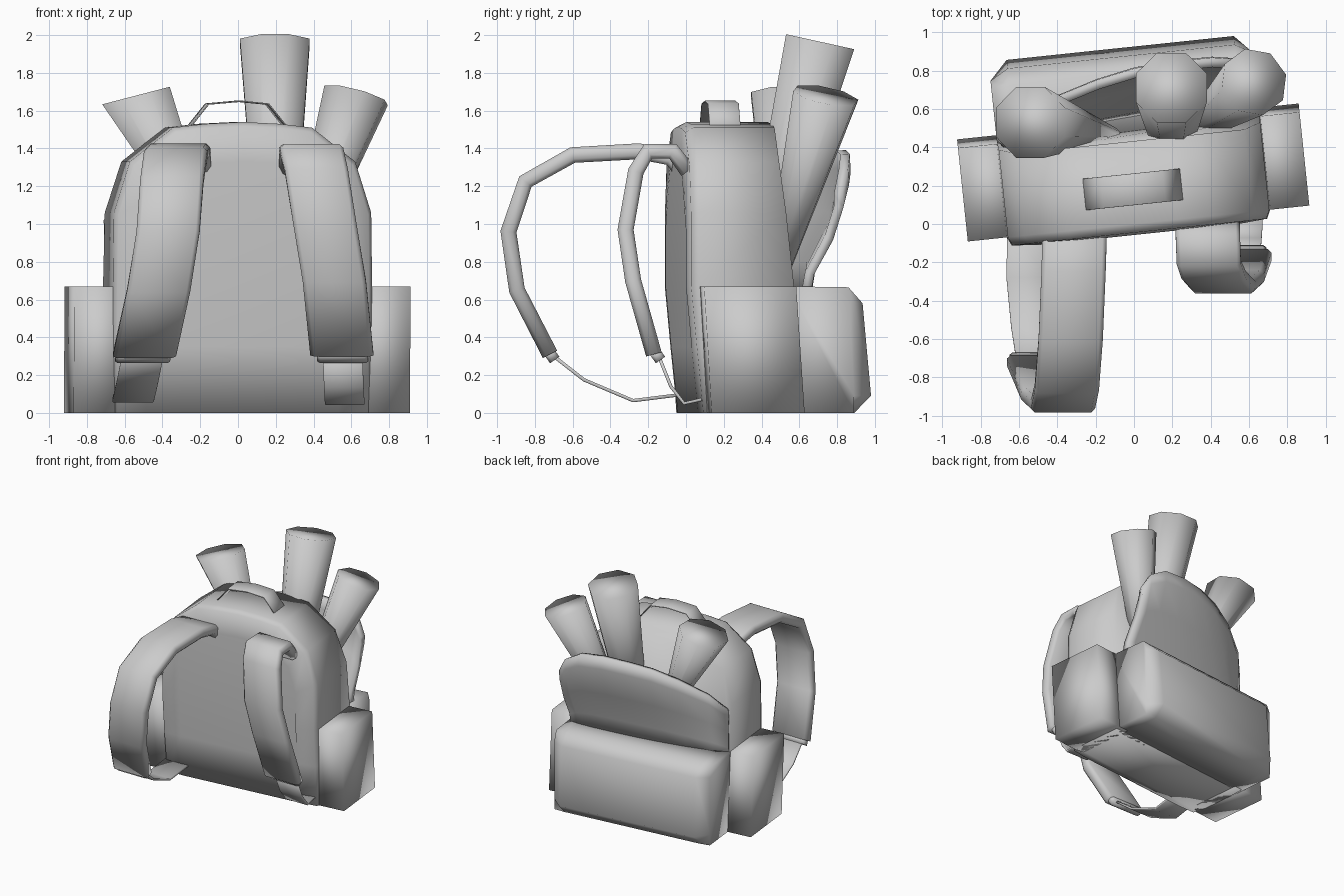
import bpy, bmesh, math
from mathutils import Matrix, Vector

cube = bpy.data.objects.get("Cube")
if cube:
    bpy.data.objects.remove(cube)

# One plain colour
grey = bpy.data.materials.new("light_grey")
grey.use_nodes = True
colour = (0.6, 0.6, 0.6, 1)
grey.diffuse_color = colour
for n in grey.node_tree.nodes:
    if n.type == 'BSDF_PRINCIPLED':
        n.inputs["Base Color"].default_value = colour

# The pack is turned slightly about the vertical
TURN = Matrix.Rotation(math.radians(6), 4, 'Z') @ Matrix.Translation((0.024, 0, 0))


def finish(name, bm, turned=True, thickness=0):
    bmesh.ops.recalc_face_normals(bm, faces=bm.faces)
    mesh = bpy.data.meshes.new(name)
    bm.to_mesh(mesh)
    bm.free()
    if turned:
        mesh.transform(TURN)
    mesh.materials.append(grey)
    ob = bpy.data.objects.new(name, mesh)
    bpy.context.collection.objects.link(ob)
    bpy.ops.object.select_all(action='DESELECT')
    ob.select_set(True)
    bpy.context.view_layer.objects.active = ob
    bpy.ops.object.shade_smooth_by_angle(angle=math.pi)
    if thickness:
        mod = ob.modifiers.new("thickness", 'SOLIDIFY')
        mod.thickness = thickness
        mod.offset = 0


def loft(name, rings, turned=True):
    """Skin closed rings of points and cap both ends."""
    bm = bmesh.new()
    rows = [[bm.verts.new(p) for p in r] for r in rings]
    for a, b in zip(rows, rows[1:]):
        for i in range(len(a)):
            j = (i + 1) % len(a)
            bm.faces.new((a[i], a[j], b[j], b[i]))
    bm.faces.new(rows[0])
    bm.faces.new(rows[-1])
    finish(name, bm, turned)


def ribbon(name, path, width, thick, side=(1, 0, 0), turned=False):
    """Sweep a flat, chamfered section along a path."""
    side = Vector(side)
    pts = [Vector(p) for p in path]
    rings = []
    w, t = width / 2, thick / 2
    c = t * 0.5
    section = [(-w, -t + c), (-w + c, -t), (w - c, -t), (w, -t + c),
               (w, t - c), (w - c, t), (-w + c, t), (-w, t - c)]
    for i, p in enumerate(pts):
        d1 = (p - pts[max(i - 1, 0)]).normalized()
        d2 = (pts[min(i + 1, len(pts) - 1)] - p).normalized()
        normal = side.cross(d1 + d2).normalized()
        rings.append([p + side * a + normal * b for a, b in section])
    loft(name, rings, turned)


# Main body: an arched outline carried from front to back
half = [(0.685, 0), (0.69, 0.35), (0.69, 0.67), (0.685, 1.06), (0.6, 1.33),
        (0.37, 1.51), (0.2, 1.53)]
outline = half + [(0, 1.54)] + [(-x, z) for x, z in reversed(half)]


def body_ring(scale, v, back=False):
    ring = []
    for x, z in outline:
        zz = 0.7 + (z - 0.7) * scale if z > 0.7 else z
        if back:
            lean = -0.07 * min(max((z - 0.67) / 0.66, 0), 1)
        else:
            lean = max(0.06 - 0.1 * z, -0.005)
        ring.append((x * scale, v + lean, zz))
    return ring


loft("main_body", [body_ring(0.75, -0.052), body_ring(0.97, -0.04),
                   body_ring(1, 0.005), body_ring(1, 0.5, True)])

# Side pockets
for name, s in (("left_pocket", 1), ("right_pocket", -1)):
    rings = [[(s * u, 0.04, 0), (s * u, 0.535, 0), (s * u, 0.49, 0.67), (s * u, 0.0, 0.67)]
             for u in (0.6, 0.895)]
    loft(name, rings)

# Rear lower pocket, chamfered all round
profile = [(0.47, 0), (0.83, 0), (0.92, 0.09), (0.875, 0.58), (0.79, 0.665), (0.47, 0.67)]


def pocket_ring(u, depth):
    return [(u, min(v, depth), z) for v, z in profile]


loft("rear_pocket", [pocket_ring(-0.69, 0.82), pocket_ring(-0.595, 1),
                     pocket_ring(0.595, 1), pocket_ring(0.69, 0.82)])

# Rear open pouch: a bulging sheet that leans away, most on its left side
bm = bmesh.new()
cols = [(0, 0.05, 1.02), (0.09, 0.35, 1.16), (0.25, 0.66, 1.28), (0.4, 0.84, 1.35),
        (0.55, 0.96, 1.38), (0.7, 1, 1.39), (0.85, 1, 1.37), (0.95, 0.93, 1.29), (1, 0.82, 1.16)]
rows = []
for t, out in ((0, 0.11), (0.25, 0.14), (0.58, 0.265), (0.88, 0.33), (1, 0.325)):
    rows.append([bm.verts.new((1.34 * (s - 0.5), 0.47 + bulge * out, 0.6 + (top - 0.6) * t))
                 for s, bulge, top in cols])
for a, b in zip(rows, rows[1:]):
    for i in range(len(a) - 1):
        bm.faces.new((a[i], a[i + 1], b[i + 1], b[i]))
finish("rear_pouch", bm, thickness=0.05)


# Rolls: tapered eight-sided tubes standing in the pouch, cut at a slant
def roll(name, top, foot, r_top, r_foot, cap_normal):
    rings = []
    for centre, r in ((foot, r_foot), (top, r_top)):
        turn = Vector(cap_normal).to_track_quat('Z', 'Y')
        rings.append([Vector(centre) + turn @ Vector((r * math.cos(a), r * math.sin(a), 0))
                      for a in (math.tau * (k + 0.5) / 8 for k in range(8))])
    loft(name, rings, turned=False)


roll("middle_roll", (0.195, 0.71, 1.965), (0.2, 0.4, 0.75), 0.2, 0.1, (0, 0.22, 1))
roll("left_roll", (0.625, 0.74, 1.68), (0.3, 0.48, 0.72), 0.18, 0.06, (0.27, 0.2, 1))
roll("right_roll", (-0.54, 0.53, 1.68), (-0.1, 0.47, 0.78), 0.2, 0.03, (-0.26, 0, 1))

# Shoulder straps
ribbon("right_strap", [(-0.31, 0.0, 1.25), (-0.31, -0.08, 1.35), (-0.315, -0.25, 1.385),
                       (-0.33, -0.6, 1.365), (-0.35, -0.85, 1.225), (-0.37, -0.94, 0.96),
                       (-0.42, -0.895, 0.65), (-0.495, -0.72, 0.31)], 0.335, 0.085)
ribbon("left_strap", [(0.385, 0.01, 1.28), (0.385, -0.07, 1.385), (0.39, -0.2, 1.385),
                      (0.415, -0.265, 1.28), (0.465, -0.32, 0.97), (0.51, -0.28, 0.7),
                      (0.55, -0.17, 0.31)], 0.335, 0.085)

# Strap buckles and lower webbing
ribbon("right_buckle", [(-0.495, -0.73, 0.33), (-0.505, -0.695, 0.28)], 0.29, 0.06)
ribbon("left_buckle", [(0.55, -0.17, 0.33), (0.555, -0.135, 0.28)], 0.27, 0.06)
ribbon("right_webbing", [(-0.505, -0.7, 0.3), (-0.53, -0.54, 0.175), (-0.555, -0.28, 0.065),
                         (-0.55, 0.0, 0.1)], 0.22, 0.018)
ribbon("left_webbing", [(0.555, -0.14, 0.29), (0.56, -0.08, 0.14), (0.565, -0.01, 0.05),
                        (0.565, 0.12, 0.08)], 0.21, 0.018)

# Carry handle
ribbon("carry_handle", [(-0.27, 0.18, 1.51), (-0.17, 0.18, 1.635), (0, 0.18, 1.65),
                        (0.15, 0.18, 1.635), (0.25, 0.18, 1.51)], 0.165, 0.008,
       side=(0, 1, 0), turned=True)
